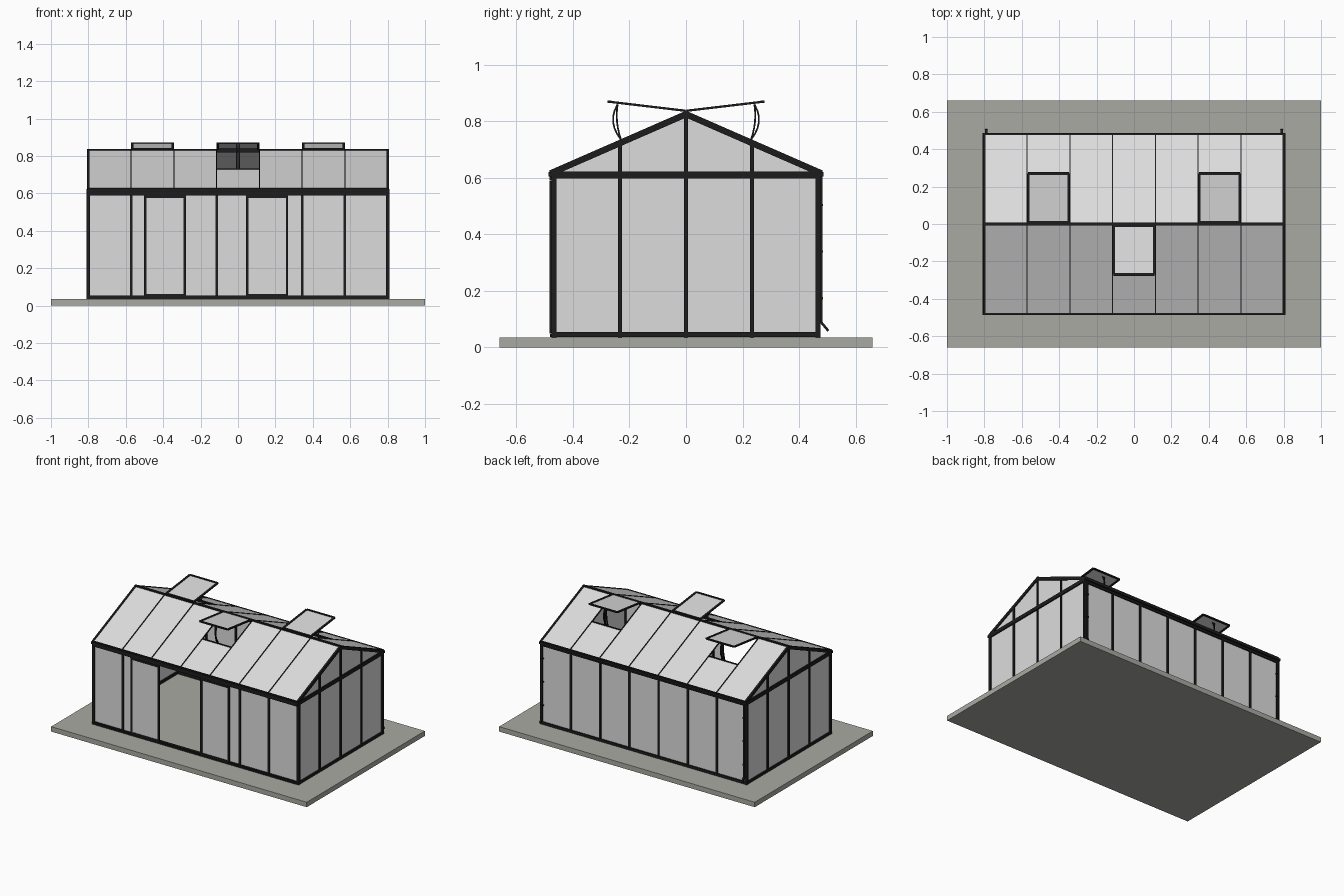
import bpy, bmesh
from mathutils import Vector

cube = bpy.data.objects.get("Cube")
if cube:
    bpy.data.objects.remove(cube, do_unlink=True)


def material(name, rgb):
    m = bpy.data.materials.new(name)
    m.use_nodes = True
    m.diffuse_color = (*rgb, 1)
    m.node_tree.nodes["Principled BSDF"].inputs["Base Color"].default_value = (*rgb, 1)
    return m


GLASS = material("pale_glass", (0.72, 0.72, 0.72))
FRAME = material("black_frame", (0.012, 0.012, 0.012))
STONE = material("grey_concrete", (0.40, 0.40, 0.365))


def finish(name, bm, mat):
    mesh = bpy.data.meshes.new(name)
    bm.normal_update()
    bm.to_mesh(mesh)
    bm.free()
    mesh.materials.append(mat)
    bpy.context.collection.objects.link(bpy.data.objects.new(name, mesh))


def bars(name, segments, mat=FRAME):
    """Rectangular bars; each is (start, end, width, depth)."""
    bm = bmesh.new()
    for p, q, w, d in segments:
        p, q = Vector(p), Vector(q)
        axis = (q - p).normalized()
        side = Vector((0, 1, 0)) if abs(axis.x) > 0.9 else Vector((1, 0, 0))
        up = axis.cross(side).normalized()
        side = up.cross(axis)
        ring = [[bm.verts.new(c + side * w / 2 * a + up * d / 2 * b)
                 for a, b in ((-1, -1), (1, -1), (1, 1), (-1, 1))] for c in (p, q)]
        bm.faces.new(ring[0])
        bm.faces.new(ring[1][::-1])
        for i in range(4):
            j = (i + 1) % 4
            bm.faces.new((ring[0][i], ring[1][i], ring[1][j], ring[0][j]))
    bmesh.ops.recalc_face_normals(bm, faces=bm.faces)
    finish(name, bm, mat)


def panes(name, polygons, outward):
    """Flat glass sheets facing the outward direction."""
    bm = bmesh.new()
    for poly in polygons:
        f = bm.faces.new([bm.verts.new(p) for p in poly])
        f.normal_update()
        if f.normal.dot(Vector(outward)) < 0:
            f.normal_flip()
    finish(name, bm, GLASS)


# Main dimensions
HX, HY = 0.80, 0.467
FLOOR, EAVE, RIDGE, DROP = 0.035, 0.61, 0.833, 0.437
BAYS = 7
XS = [-HX + 2 * HX * i / BAYS for i in range(BAYS + 1)]
YS = [-HY, -HY / 2, 0, HY / 2, HY]
VENT_Y = 0.235


def roof(y, off=0):
    return RIDGE - DROP * abs(y) + off


# Concrete slab
bars("concrete_slab", [((-1, 0, FLOOR / 2), (1, 0, FLOOR / 2), 1.32, FLOOR)], STONE)

# Long walls: the front leaves two bays open for the doorway
for name, s, open_bays in (("front", -1, (2, 3)), ("back", 1, ())):
    y = s * HY
    panes(name + "_wall_glass",
          [((a, y, FLOOR), (b, y, FLOOR), (b, y, EAVE), (a, y, EAVE))
           for i, (a, b) in enumerate(zip(XS, XS[1:])) if i not in open_bays], (0, s, 0))
    posts = [x for i, x in enumerate(XS) if not (i == 3 and open_bays)]
    bars(name + "_wall_posts", [((x, y, FLOOR), (x, y, EAVE), 0.014, 0.014) for x in posts])
    bars(name + "_wall_rails", [((-HX, y, 0.045), (HX, y, 0.045), 0.018, 0.018),
                                ((-HX, y, 0.605), (HX, y, 0.605), 0.018, 0.032)])
    bars(name + "_gutter", [((-HX - 0.01, s * 0.48, 0.612), (HX + 0.01, s * 0.48, 0.612), 0.014, 0.016)])

# Gable ends
for name, s in (("right", -1), ("left", 1)):
    x = s * HX
    panes(name + "_gable_glass",
          [((x, a, FLOOR), (x, b, FLOOR), (x, b, roof(b, -0.01)), (x, a, roof(a, -0.01)))
           for a, b in zip(YS, YS[1:])], (s, 0, 0))
    bars(name + "_gable_posts",
         [((x, y, FLOOR), (x, y, roof(y, -0.01)), 0.014, 0.014) for y in YS[1:-1]]
         + [((x, y, FLOOR), (x, y, EAVE), 0.018, 0.018) for y in (-HY, HY)])
    bars(name + "_gable_rails", [((x, -HY, 0.045), (x, HY, 0.045), 0.018, 0.018),
                                 ((x, -HY, 0.61), (x, HY, 0.61), 0.018, 0.026)])
    bars(name + "_gable_rafters", [((x, 0, roof(0, -0.008)), (x, e * 0.475, roof(0.475, -0.008)), 0.014, 0.022)
                                   for e in (-1, 1)])

# Roof slopes, with vent bays cut back to half length
VENTS = {-1: (3,), 1: (1, 5)}
for name, s in (("front", -1), ("back", 1)):
    sheets, edges = [], []
    for i, (a, b) in enumerate(zip(XS, XS[1:])):
        top = s * VENT_Y if i in VENTS[s] else 0
        low = s * 0.48
        sheets.append(((a, top, roof(top)), (b, top, roof(top)), (b, low, roof(low)), (a, low, roof(low))))
        if top:
            edges.append(((a, top, roof(top)), (b, top, roof(top)), 0.008, 0.008))
    panes(name + "_roof_glass", sheets, (0, s, 2))
    bars(name + "_roof_bars", edges
         + [((x, 0, roof(0)), (x, s * 0.48, roof(0.48)), 0.006, 0.008) for x in XS]
         + [((-HX, s * 0.479, roof(0.479)), (HX, s * 0.479, roof(0.479)), 0.008, 0.008)])
bars("ridge_beam", [((-HX - 0.006, 0, 0.828), (HX + 0.006, 0, 0.828), 0.016, 0.02)])

# Open roof vents hinged at the ridge, each with a curved pair of prop arms
for s, bays in VENTS.items():
    for i in bays:
        a, b = XS[i] + 0.006, XS[i + 1] - 0.006
        mid = (a + b) / 2
        y0, y1, z0, z1 = s * 0.008, s * 0.27, 0.838, 0.869
        name = ("front" if s < 0 else "back") + "_vent_" + str(i)
        panes(name + "_glass", [((a, y0, z0), (b, y0, z0), (b, y1, z1), (a, y1, z1))], (0, 0, 1))
        bars(name + "_frame", [((a, y0, z0), (b, y0, z0), 0.014, 0.008), ((a, y1, z1), (b, y1, z1), 0.014, 0.008)]
             + [((x, y0, z0), (x, y1, z1), 0.014, 0.008) for x in (a, b)])
        arm = []
        for bulge, off in ((0.008, -0.006), (0.022, 0.006)):
            pts = [(mid + off, s * (0.23 + 0.012 * t + bulge * 4 * t * (1 - t)), 0.735 + 0.125 * t)
                   for t in (k / 6 for k in range(7))]
            arm += [(p, q, 0.008, 0.006) for p, q in zip(pts, pts[1:])]
        bars(name + "_prop_arm", arm)

# Sliding doors and their overhead track
for name, a, b in (("right", -0.495, -0.285), ("left", 0.05, 0.262)):
    y, lo, hi = -0.479, 0.056, 0.582
    panes(name + "_door_glass", [((a, y, lo), (b, y, lo), (b, y, hi), (a, y, hi))], (0, -1, 0))
    bars(name + "_door_frame", [((x, y, lo - 0.006), (x, y, hi + 0.006), 0.013, 0.01) for x in (a, b)]
         + [((a, y, z), (b, y, z), 0.01, 0.013) for z in (lo, hi)])
bars("door_track", [((-HX, -0.478, 0.598), (HX, -0.478, 0.598), 0.012, 0.016),
                    ((-HX, -0.476, 0.042), (HX, -0.476, 0.042), 0.012, 0.01)])

# Downpipes on the back corners, kicked out at the foot
for name, x in (("right", -0.79), ("left", 0.79)):
    bars(name + "_downpipe", [((x, 0.479, 0.61), (x, 0.479, 0.085), 0.011, 0.008),
                              ((x, 0.479, 0.088), (x, 0.504, 0.058), 0.011, 0.009)]
         + [((x, 0.479, z), (x, 0.479, z + 0.008), 0.018, 0.013) for z in (0.17, 0.335, 0.5)])
